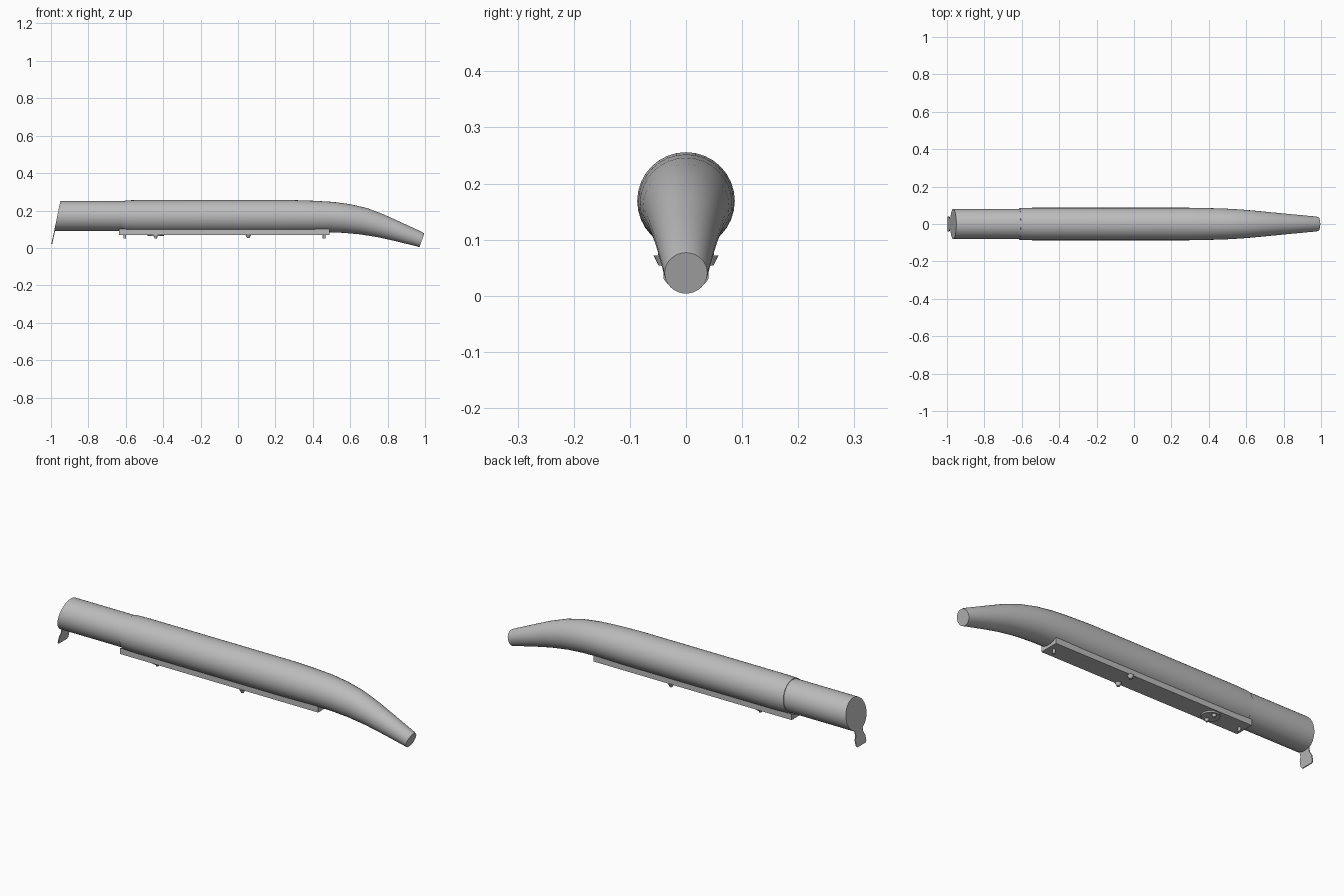
import bpy, bmesh, math
from mathutils import Vector, Matrix

cube = bpy.data.objects.get("Cube")
if cube:
    bpy.data.objects.remove(cube)

grey = bpy.data.materials.new("steel grey")
grey.use_nodes = True
COLOUR = (0.5, 0.5, 0.5, 1)
grey.diffuse_color = COLOUR
grey.node_tree.nodes["Principled BSDF"].inputs["Base Color"].default_value = COLOUR


def finish(name, bm):
    bmesh.ops.recalc_face_normals(bm, faces=bm.faces)
    mesh = bpy.data.meshes.new(name)
    bm.to_mesh(mesh)
    bm.free()
    obj = bpy.data.objects.new(name, mesh)
    bpy.context.collection.objects.link(obj)
    mesh.materials.append(grey)
    bpy.ops.object.select_all(action='DESELECT')
    obj.select_set(True)
    bpy.context.view_layer.objects.active = obj
    bpy.ops.object.shade_smooth_by_angle(angle=math.radians(35))
    return obj


def loft(name, stations, sides=32):
    """Capped tube; each station is top x, top z, bottom x, bottom z, half width."""
    bm = bmesh.new()
    rings = []
    for xt, zt, xb, zb, w in stations:
        top, low = Vector((xt, 0, zt)), Vector((xb, 0, zb))
        mid, up = (top + low) / 2, (top - low) / 2
        rings.append([bm.verts.new(mid + up * math.cos(a) + Vector((0, w * math.sin(a), 0)))
                      for a in (math.tau * i / sides for i in range(sides))])
    for a, b in zip(rings, rings[1:]):
        for i in range(sides):
            j = (i + 1) % sides
            bm.faces.new((a[i], a[j], b[j], b[i]))
    bm.faces.new(rings[0])
    bm.faces.new(rings[-1])
    return finish(name, bm)


def prism(name, outline, offset):
    """Extrude a flat outline along an offset."""
    bm = bmesh.new()
    face = bm.faces.new([bm.verts.new(p) for p in outline])
    out = bmesh.ops.extrude_face_region(bm, geom=[face])
    verts = [v for v in out["geom"] if isinstance(v, bmesh.types.BMVert)]
    bmesh.ops.translate(bm, verts=verts, vec=offset)
    return finish(name, bm)


def stud(name, x, y, top, low, r_top, r_low):
    bm = bmesh.new()
    bmesh.ops.create_cone(bm, cap_ends=True, segments=16, radius1=r_low, radius2=r_top,
                          depth=top - low, matrix=Matrix.Translation((x, y, (top + low) / 2)))
    return finish(name, bm)


# Straight inlet pipe with a slanted end
loft("inlet_pipe", [(-0.95, 0.251, -0.983, 0.09, 0.081),
                    (-0.58, 0.251, -0.58, 0.09, 0.081)])

# Main body sweeping down into a narrow tip
loft("main_body", [
    (-0.605, 0.254, -0.62, 0.084, 0.085),
    (-0.54, 0.256, -0.54, 0.082, 0.087),
    (0.29, 0.256, 0.29, 0.082, 0.087),
    (0.41, 0.252, 0.39, 0.083, 0.085),
    (0.51, 0.246, 0.48, 0.084, 0.082),
    (0.60, 0.234, 0.56, 0.081, 0.077),
    (0.69, 0.213, 0.65, 0.073, 0.069),
    (0.78, 0.179, 0.745, 0.058, 0.060),
    (0.87, 0.138, 0.84, 0.037, 0.051),
    (0.985, 0.085, 0.958, 0.008, 0.040),
    (0.996, 0.077, 0.970, 0.004, 0.038)])

# Mounting rail with a saddle that hugs the body
saddle = [(-0.635, 0.05 * t, 0.169 - math.sqrt(0.087 ** 2 - (0.05 * t) ** 2) + 0.003)
          for t in (1, 0.5, 0, -0.5, -1)]
prism("mounting_rail", [(-0.635, -0.05, 0.07), (-0.635, 0.05, 0.07)] + saddle, (1.125, 0, 0))

# Rail hardware: end pins, side studs and a round plate
for label, x in (("rear", -0.605), ("front", 0.46)):
    stud(label + "_pin", x, 0, 0.075, 0.05, 0.007, 0.007)
for label, y in (("left", 0.042), ("right", -0.042)):
    stud(label + "_middle_stud", 0.055, y, 0.072, 0.054, 0.016, 0.007)
    stud(label + "_rear_stud", -0.44, y * 0.6, 0.072, 0.05, 0.014, 0.006)
stud("round_plate", -0.44, 0, 0.072, 0.063, 0.045, 0.043)

# Hanging tab that continues the slanted inlet end
half = [(0.032, 0.115), (0.03, 0.075), (0.04, 0.055), (0.04, 0.03), (0.033, 0.021)]
tab = [(-0.983 + (z - 0.09) * 0.22, y, z) for y, z in half]
tab += [(x, -y, z) for x, y, z in reversed(tab)]
prism("hanging_tab", tab, (0.005, 0, 0))
